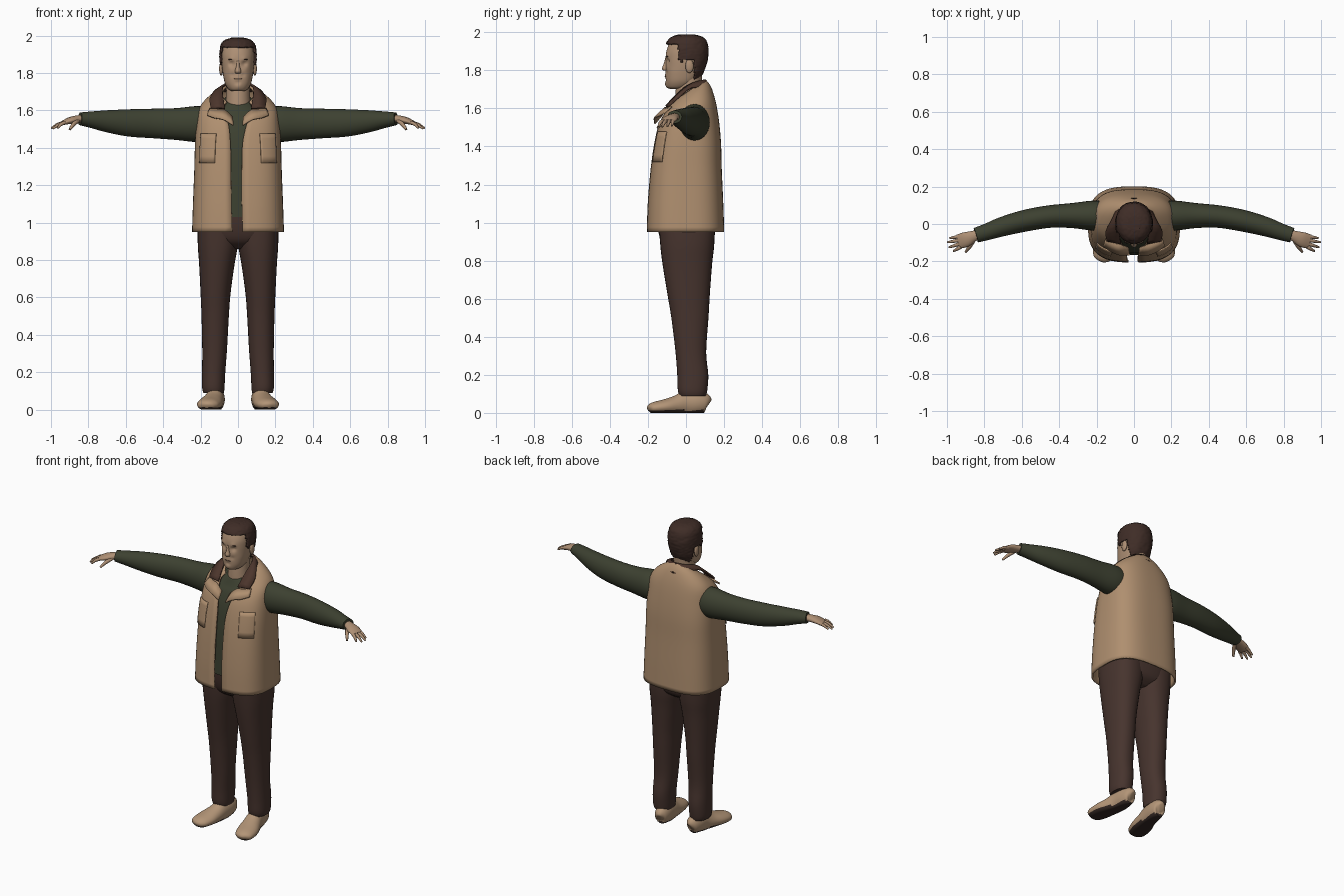
import bpy, bmesh, math, random
from mathutils import Vector

random.seed(4)
if "Cube" in bpy.data.objects:
    bpy.data.objects.remove(bpy.data.objects["Cube"], do_unlink=True)


def material(name, r, g, b):
    m = bpy.data.materials.new(name)
    m.use_nodes = True
    m.diffuse_color = (r, g, b, 1)
    m.node_tree.nodes["Principled BSDF"].inputs["Base Color"].default_value = (r, g, b, 1)
    return m


VEST = material("tan cloth", .43, .275, .16)
SKIN = material("skin", .42, .275, .175)
SHOE = material("tan leather", .45, .3, .185)
SHIRT = material("dark green knit", .046, .052, .03)
PANTS = material("dark brown trousers", .062, .034, .027)
COLLAR = material("brown collar", .072, .036, .025)
HAIR = material("dark brown hair", .05, .026, .02)
DARK = material("dark sole", .035, .022, .018)


def spline(rows, steps=4):
    """Smooth interpolation through rows of numbers."""
    out = []
    for i in range(len(rows) - 1):
        p, q, r, s = (rows[max(0, min(len(rows) - 1, i + k))] for k in (-1, 0, 1, 2))
        for j in range(steps):
            t = j / steps
            out.append([b + t * ((c - a) / 2 + t * (a - 2.5 * b + 2 * c - d / 2
                        + t * (1.5 * (b - c) + (d - a) / 2)))
                        for a, b, c, d in zip(p, q, r, s)])
    return out + [list(rows[-1])]


def power(v, e):
    return math.copysign(abs(v) ** e, v)


def ring(row, n=40, start=0, end=None, grow=0):
    """Rounded cross-section; row = height, centre x, half width, front, back, tilt, roundness."""
    z, cx, a, front, back, tilt, e = row[:7]
    mid, half = (front + back) / 2, (back - front) / 2 + grow
    count = n if end is None else n - 1
    end = math.tau if end is None else end
    pts = []
    for i in range(n):
        t = start + (end - start) * i / count
        y = mid - half * power(math.cos(t), e)
        pts.append(Vector((cx + (a + grow) * power(math.sin(t), e), y, z + tilt * (y - .02))))
    return pts


def finish(name, bm, mats, thick=0, angle=50):
    bmesh.ops.recalc_face_normals(bm, faces=bm.faces)
    me = bpy.data.meshes.new(name)
    bm.to_mesh(me)
    bm.free()
    for m in mats:
        me.materials.append(m)
    me.shade_smooth()
    me.set_sharp_from_angle(angle=math.radians(angle))
    ob = bpy.data.objects.new(name, me)
    bpy.context.collection.objects.link(ob)
    if thick:
        mod = ob.modifiers.new("thickness", "SOLIDIFY")
        mod.thickness = thick
        mod.offset = 0
    return ob


def skin(rings, closed=True, caps=True):
    bm = bmesh.new()
    vs = [[bm.verts.new(p) for p in r] for r in rings]
    n = len(vs[0])
    for a, b in zip(vs, vs[1:]):
        for i in range(n if closed else n - 1):
            j = (i + 1) % n
            bm.faces.new((a[i], a[j], b[j], b[i]))
    if caps and closed:
        bm.faces.new(vs[0])
        bm.faces.new(vs[-1])
    return bm


def tube(path, s=1, n=20, steps=4):
    """Tapered tube; path rows = x, y, z, side radius, up radius."""
    rows = spline([(s * p[0],) + tuple(p[1:]) for p in path], steps)
    pts = [Vector(r[:3]) for r in rows]
    rings = []
    for i, r in enumerate(rows):
        t = (pts[min(i + 1, len(pts) - 1)] - pts[max(i - 1, 0)]).normalized()
        side = Vector((0, 0, 1)).cross(t).normalized()
        up = t.cross(side)
        rings.append([pts[i] + side * r[3] * math.cos(k * math.tau / n)
                      + up * r[4] * math.sin(k * math.tau / n) for k in range(n)])
    return skin(rings)


def blob(name, loc, scale, mat):
    bm = bmesh.new()
    bmesh.ops.create_uvsphere(bm, u_segments=16, v_segments=10, radius=1)
    for v in bm.verts:
        v.co = Vector(loc) + Vector([c * k for c, k in zip(v.co, scale)])
    return finish(name, bm, [mat])


# Vest: open shell, last two columns are the opening on each side
vest = spline([
    (.95, 0, .24, -.2, .195, 0, .68, .025, .03),
    (1.1, 0, .235, -.195, .19, 0, .68, .02, .035),
    (1.28, 0, .228, -.18, .182, 0, .68, .02, .037),
    (1.42, 0, .224, -.16, .178, 0, .7, .024, .04),
    (1.53, 0, .216, -.135, .167, .05, .75, .045, .05),
    (1.61, 0, .2, -.1, .15, .2, .8, .07, .07),
    (1.665, 0, .145, -.08, .125, .45, .9, .072, .072),
    (1.69, 0, .085, -.068, .1, .7, 1, .06, .06)])


def opening(gap, row):
    return math.asin(min(1, (gap / row[2]) ** (1 / row[6])))


finish("vest", skin([ring(r, 56, opening(r[7], r), math.tau - opening(r[8], r))
                     for r in vest], closed=False), [VEST], .012)

# Chest pockets following the vest surface
pocket_rows = [r for r in vest if 1.31 < r[0] < 1.48]
for side, a, b in (("left", .4, .95), ("right", math.tau - .95, math.tau - .4)):
    finish(side + "_pocket", skin([ring(r, 10, a, b, grow=.008) for r in pocket_rows],
                                  closed=False), [VEST], .009)

# Shirt body and trouser seat
finish("shirt", skin([ring(r) for r in spline([
    (1.03, 0, .21, -.165, .165, 0, .75), (1.28, 0, .2, -.155, .155, 0, .75),
    (1.45, 0, .195, -.135, .15, 0, .75), (1.56, 0, .18, -.105, .13, .1, .8),
    (1.62, 0, .125, -.08, .105, .3, .9), (1.665, 0, .068, -.062, .08, .45, 1)])]), [SHIRT])
finish("trouser_seat", skin([ring(r) for r in spline([
    (.86, 0, .12, -.07, .09, 0, .9), (.9, 0, .19, -.125, .14, 0, .8),
    (.97, 0, .21, -.15, .155, 0, .75), (1.06, 0, .205, -.16, .155, 0, .75)])]), [PANTS])

# Collar and lapel strips, written for the left side and mirrored
collar_in = [(0, .1, 1.75), (.05, .085, 1.747), (.08, .03, 1.73), (.082, -.03, 1.69), (.07, -.105, 1.612)]
collar_out = [(0, .135, 1.695), (.065, .118, 1.7), (.115, .03, 1.71), (.15, -.035, 1.662), (.145, -.09, 1.612)]
lapel_in = [(.15, -.075, 1.61), (.11, -.1, 1.605), (.07, -.112, 1.6), (.03, -.125, 1.565)]
lapel_out = [(.165, -.115, 1.575), (.125, -.145, 1.56), (.075, -.165, 1.55), (.025, -.165, 1.52)]
for part, a, b, mat in (("collar", collar_in, collar_out, COLLAR), ("lapel", lapel_in, lapel_out, VEST)):
    for side, s in (("left", 1), ("right", -1)):
        rows = spline([p + q for p, q in zip(a, b)], 3)
        strip = [[Vector((s * r[0], r[1], r[2])), Vector((s * r[3], r[4], r[5]))] for r in rows]
        finish(side + "_" + part, skin(strip, closed=False), [mat], .01)

# Limbs
sleeve = [(.14, .045, 1.53, .075, .085), (.22, .045, 1.527, .08, .096), (.33, .045, 1.527, .067, .085),
          (.45, .04, 1.53, .06, .079), (.58, .018, 1.533, .058, .073), (.7, -.013, 1.542, .052, .059),
          (.78, -.04, 1.55, .045, .045), (.845, -.06, 1.555, .04, .034)]
palm = [(.82, -.053, 1.556, .024, .02), (.86, -.066, 1.553, .03, .02),
        (.9, -.083, 1.545, .04, .018), (.938, -.094, 1.532, .038, .011)]
finger_tips = [(.985, -.075, 1.508), (.998, -.098, 1.505), (.99, -.125, 1.502), (.965, -.145, 1.505)]
thumb = [(.855, -.08, 1.547, .013, .012), (.88, -.122, 1.525, .011, .011), (.9, -.15, 1.498, .006, .006)]
leg = [(.09, .13, .055, -.035, .105, 0, .9), (.12, .132, .06, -.043, .112, 0, .9),
       (.2, .13, .062, -.046, .117, 0, .9), (.32, .125, .066, -.055, .106, 0, .9),
       (.5, .122, .073, -.077, .118, 0, .9), (.62, .12, .08, -.097, .125, 0, .9),
       (.78, .113, .095, -.123, .137, 0, .88), (.88, .108, .107, -.135, .148, 0, .85),
       (.98, .107, .108, -.142, .152, 0, .8)]
shoe = [(.112, .116, .045, .015, .025), (.114, .105, .05, .037, .05), (.118, .06, .055, .048, .064),
        (.124, 0, .05, .05, .066), (.135, -.05, .04, .057, .052), (.15, -.11, .032, .065, .04),
        (.162, -.165, .026, .058, .032), (.166, -.19, .022, .04, .023), (.168, -.2, .018, .012, .01)]

for side, s in (("left", 1), ("right", -1)):
    finish(side + "_sleeve", tube(sleeve, s, 28), [SHIRT])
    finish(side + "_palm", tube(palm, s), [SKIN])
    finish(side + "_thumb", tube(thumb, s, 10), [SKIN])
    for i, tip in enumerate(finger_tips):
        base = Vector((.925, -.066 - .019 * i, 1.535))
        knuckle = base.lerp(Vector(tip), .5) + Vector((0, 0, .006))
        path = [(*base, .01, .01), (*knuckle, .009, .009), (*tip, .005, .005)]
        finish(f"{side}_finger_{i + 1}", tube(path, s, 10), [SKIN])
    rows = [(r[0], s * r[1]) + r[2:] for r in leg]
    finish(side + "_trouser_leg", skin([ring(r, 32) for r in spline(rows)]), [PANTS])
    # Shoe flattened against the ground, with a dark sole
    bm = tube(shoe, s, 28)
    for v in bm.verts:
        v.co.z = max(v.co.z, 0)
    for f in bm.faces:
        f.material_index = int(f.calc_center_median().z < .014)
    finish(side + "_shoe", bm, [SHOE, DARK])

# Neck
finish("neck", skin([ring(r) for r in spline([
    (1.6, 0, .075, -.06, .085, .2, 1), (1.67, 0, .064, -.058, .08, .2, 1),
    (1.78, 0, .064, -.045, .085, 0, 1)])]), [SKIN])

# Head with soft sculpted features: x, height, radius, push
skull = [(1.703, 0, .03, -.085, -.03, 0, 1), (1.712, 0, .05, -.1, .02, 0, .95),
         (1.74, 0, .068, -.106, .055, 0, .88), (1.78, 0, .078, -.107, .08, 0, .85),
         (1.82, 0, .084, -.106, .095, 0, .88), (1.86, 0, .087, -.107, .104, 0, .9),
         (1.9, 0, .087, -.103, .106, 0, .92), (1.94, 0, .08, -.088, .098, 0, 1),
         (1.963, 0, .06, -.065, .075, 0, 1), (1.974, 0, .025, -.03, .035, 0, 1)]
bumps = [(.034, 1.85, .014, .013), (.034, 1.873, .014, -.005), (.04, 1.815, .016, -.003),
         (.028, 1.79, .01, .005), (0, 1.768, .016, -.004), (0, 1.75, .011, .006), (0, 1.728, .018, -.006)]
bm = skin([ring(r, 64) for r in spline(skull, 5)])
for v in bm.verts:
    if v.co.y < -.02:
        x, z = abs(v.co.x), v.co.z
        v.co.y += sum(d * math.exp(-((x - bx) ** 2 + (z - bz) ** 2) / r ** 2) for bx, bz, r, d in bumps)
finish("head", bm, [SKIN])
finish("nose", skin([ring(r, 16) for r in spline([
    (1.868, 0, .008, -.108, -.085, 0, 1), (1.835, 0, .01, -.117, -.085, 0, 1),
    (1.81, 0, .017, -.126, -.085, 0, 1), (1.798, 0, .014, -.118, -.085, 0, 1)])]), [SKIN])
blob("mouth_line", (0, -.106, 1.769), (.022, .006, .002), COLLAR)
for side, s in (("left", 1), ("right", -1)):
    blob(side + "_ear", (s * .09, .018, 1.822), (.011, .022, .036), SKIN)
    blob(side + "_eye", (s * .034, -.08, 1.85), (.012, .009, .004), HAIR)
    blob(side + "_eyebrow", (s * .034, -.097, 1.872), (.018, .007, .003), HAIR)

# Hair: shell over the skull, trimmed along the hairline
rows = [(r[0] + .01,) + r[1:] for r in skull[2:]]
bm = skin([ring(r, 64, grow=.007) for r in spline(rows, 6)])


def bald(p):
    return not (p.z > 1.932 or (p.z > 1.855 and p.y > -.045)
                or (p.z > 1.825 and -.03 < p.y < -.01) or (p.y > .038 and p.z > 1.75))


bmesh.ops.delete(bm, geom=[v for v in bm.verts if bald(v.co)], context="VERTS")
for v in bm.verts:
    v.co += Vector((random.uniform(-1, 1), random.uniform(-1, 1), random.uniform(-1, 0))) * .002
finish("hair", bm, [HAIR], .01)
